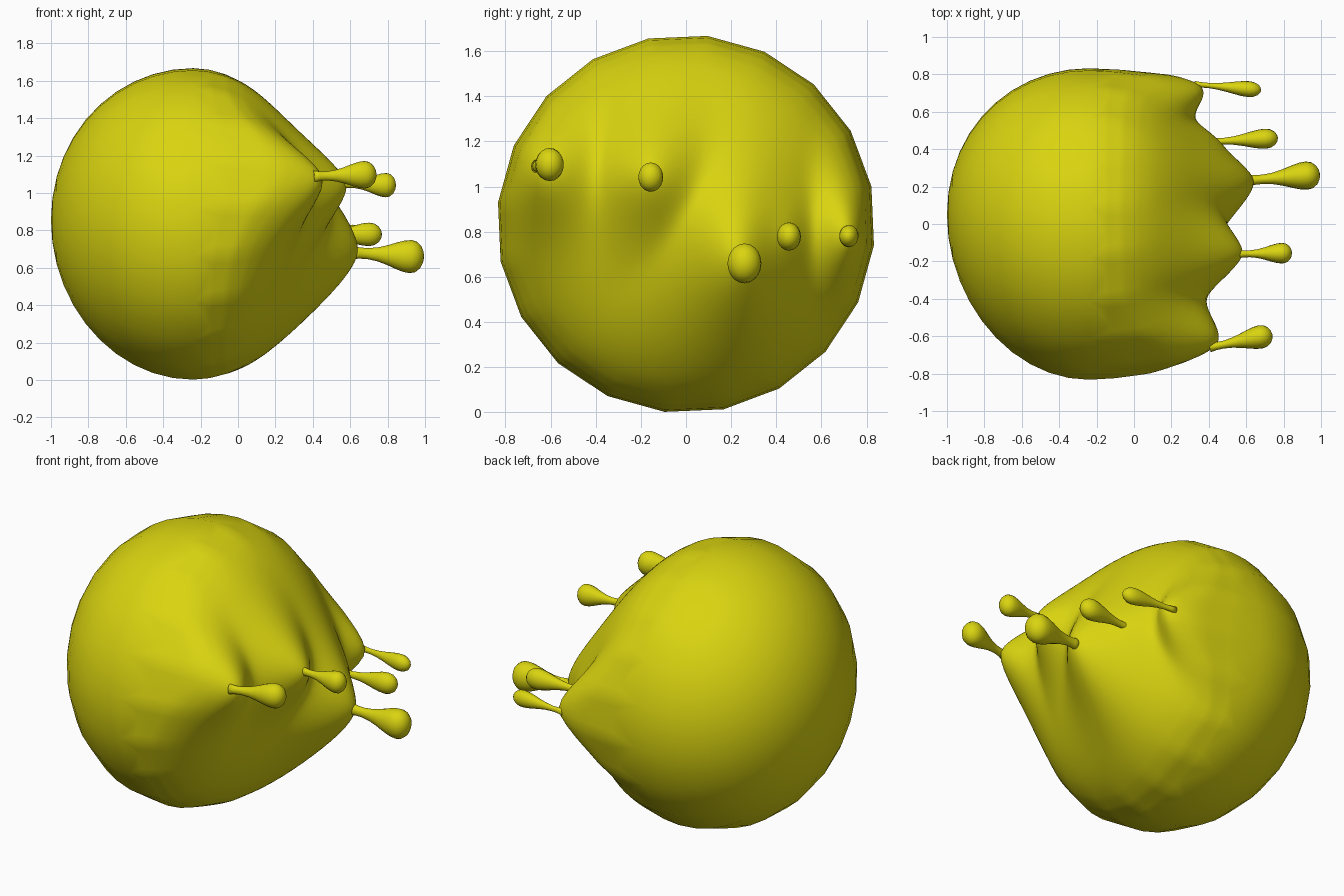
import bpy, bmesh, math
from mathutils import Matrix, Vector

cube = bpy.data.objects.get("Cube")
if cube:
    bpy.data.objects.remove(cube)

yellow = bpy.data.materials.new("slime_yellow")
yellow.use_nodes = True
colour = (0.70, 0.66, 0.005, 1)
yellow.diffuse_color = colour
yellow.node_tree.nodes["Principled BSDF"].inputs["Base Color"].default_value = colour

RADIUS, MID_X, MID_Z = 0.838, -0.24, 0.835
BACK, FRONT = 0.76, 0.59      # half lengths of the blob along x

# Each splash: base, end, bulb radius, spread of its peak in y and z
SPLASHES = [
    ((0.43, -0.655, 1.09), (0.74, -0.59, 1.10), 0.068, 0.24, 0.30),
    ((0.58, -0.16, 1.05), (0.845, -0.155, 1.04), 0.060, 0.25, 0.29),
    ((0.64, 0.235, 0.68), (0.995, 0.265, 0.655), 0.082, 0.28, 0.43),
    ((0.43, 0.44, 0.775), (0.77, 0.46, 0.78), 0.058, 0.18, 0.28),
    ((0.35, 0.745, 0.785), (0.68, 0.715, 0.78), 0.046, 0.18, 0.30),
]


def finish(bm, name):
    mesh = bpy.data.meshes.new(name)
    bmesh.ops.recalc_face_normals(bm, faces=bm.faces)
    bm.to_mesh(mesh)
    bm.free()
    mesh.materials.append(yellow)
    mesh.shade_smooth()
    obj = bpy.data.objects.new(name, mesh)
    bpy.context.collection.objects.link(obj)
    return obj


def smoothstep(low, high, value):
    t = min(1, max(0, (value - low) / (high - low)))
    return t * t * (3 - 2 * t)


def dome_x(y, z):
    """Plain dome surface before the peaks are pulled out."""
    r2 = (y * y + (z - MID_Z) ** 2) / RADIUS ** 2
    return MID_X + FRONT * math.sqrt(max(0, 1 - r2))


def pull(y, z):
    """Blend of all peaks at one point of the dome."""
    total = 0
    for base, end, bulb, wy, wz in SPLASHES:
        d = math.hypot((y - base[1]) / wy, (z - base[2]) / wz)
        height = base[0] - dome_x(base[1], base[2])
        total += (height * math.exp(-d ** 1.6)) ** 4
    return total ** 0.25


# Coarse round body lying along x, with a finer front half for the peaks
bm = bmesh.new()
bmesh.ops.create_uvsphere(bm, u_segments=20, v_segments=22, radius=1)
lay_down = Matrix.Rotation(math.radians(11.5), 3, 'X') @ Matrix.Rotation(math.pi / 2, 3, 'Y')
bmesh.ops.transform(bm, matrix=lay_down.to_4x4(), verts=bm.verts)
front_edges = [e for e in bm.edges if all(v.co.x > 0.1 for v in e.verts)]
bmesh.ops.subdivide_edges(bm, edges=front_edges, cuts=4, use_grid_fill=True)
bmesh.ops.triangulate(bm, faces=[f for f in bm.faces if len(f.verts) > 4])

for v in bm.verts:
    # The facets round off gradually towards the peaks
    u = v.co.lerp(v.co.normalized(), smoothstep(0.14, 0.6, v.co.x))
    y, z = u.y * RADIUS, MID_Z + u.z * RADIUS
    if u.x > 0:
        x = MID_X + u.x * FRONT + pull(y, z) * smoothstep(0, 0.34, u.x)
    else:
        x = MID_X + u.x * BACK
        y += 0.05 * u.x ** 2
        z += 0.02 * u.x ** 2
    v.co = (x, y, z)
finish(bm, "blob_body")

# Droplets: position along the length, share of the bulb radius
PROFILE = [(-0.08, 0.42), (0.02, 0.34), (0.15, 0.33), (0.3, 0.42), (0.45, 0.6),
           (0.58, 0.8), (0.7, 0.95), (0.8, 1.0), (0.88, 0.92), (0.95, 0.66), (0.985, 0.35)]
SIDES = 20
for i, (base, end, bulb, wy, wz) in enumerate(SPLASHES):
    start, axis = Vector(base), Vector(end) - Vector(base)
    turn = axis.to_track_quat('X', 'Z')
    bm = bmesh.new()
    rings = []
    for t, r in PROFILE:
        ring = []
        for k in range(SIDES):
            a = math.tau * k / SIDES
            side = Vector((0, math.cos(a) * 0.92, math.sin(a) * 1.08)) * r * bulb
            ring.append(bm.verts.new(start + axis * t + turn @ side))
        rings.append(ring)
    for low, high in zip(rings, rings[1:]):
        for k in range(SIDES):
            n = (k + 1) % SIDES
            bm.faces.new((low[k], low[n], high[n], high[k]))
    tip = bm.verts.new(end)
    for k in range(SIDES):
        bm.faces.new((rings[-1][k], rings[-1][(k + 1) % SIDES], tip))
    bm.faces.new(rings[0])
    finish(bm, f"droplet_{i + 1}")
